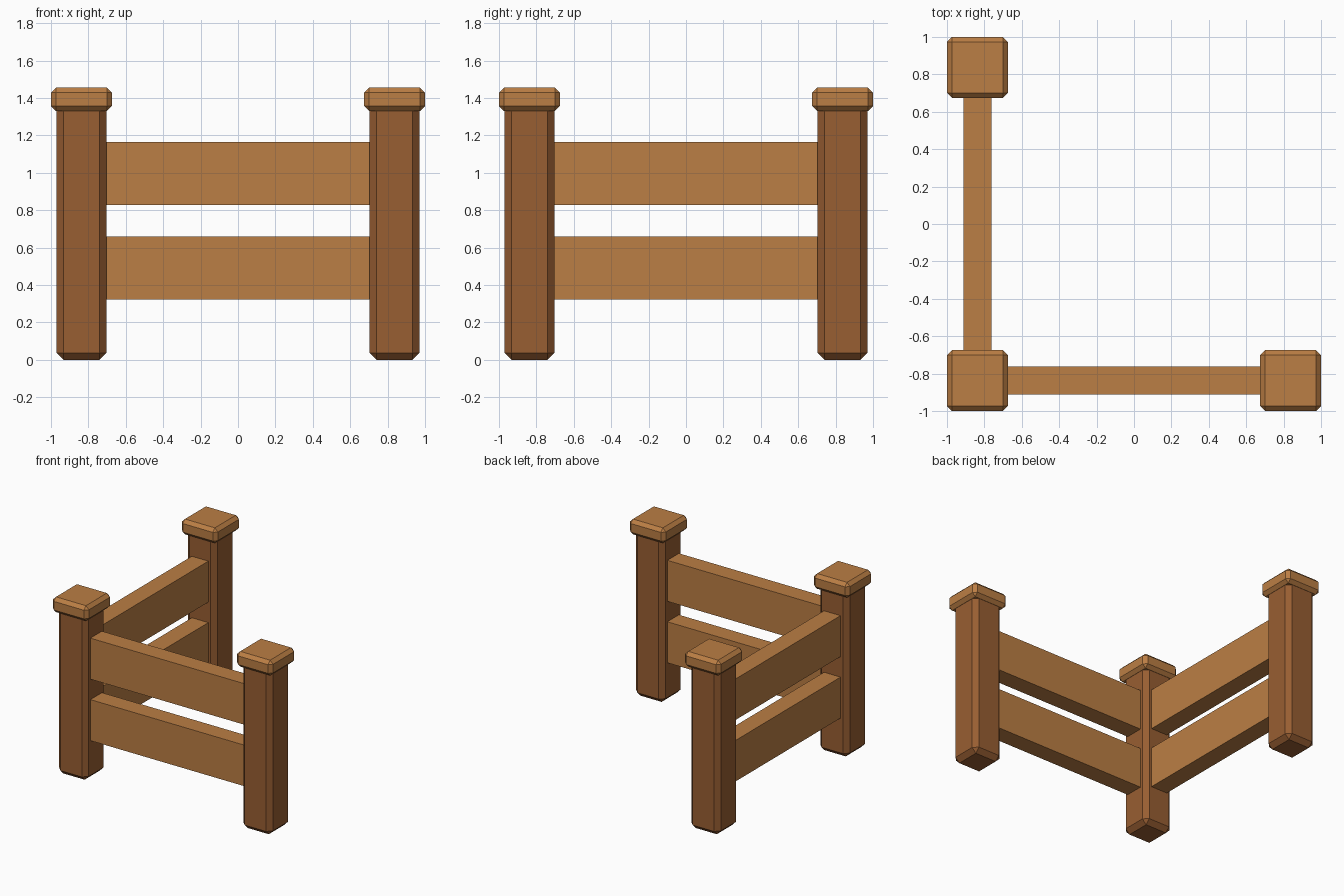
import bpy, bmesh

if "Cube" in bpy.data.objects:
    bpy.data.objects.remove(bpy.data.objects["Cube"])


def material(name, colour):
    m = bpy.data.materials.new(name)
    m.diffuse_color = (*colour, 1)
    m.use_nodes = True
    m.node_tree.nodes["Principled BSDF"].inputs["Base Color"].default_value = m.diffuse_color
    return m


dark = material("dark_wood", (0.314, 0.112, 0.032))
light = material("light_wood", (0.497, 0.209, 0.058))


def box(name, centre, size, mat, chamfer=0):
    """Axis-aligned box with an optional flat chamfer on every edge."""
    bm = bmesh.new()
    bmesh.ops.create_cube(bm, size=1)
    bmesh.ops.scale(bm, vec=size, verts=bm.verts)
    if chamfer:
        bmesh.ops.bevel(bm, geom=bm.edges[:], offset=chamfer,
                        segments=1, profile=0.5, affect='EDGES')
    mesh = bpy.data.meshes.new(name)
    bm.to_mesh(mesh)
    bm.free()
    mesh.materials.append(mat)
    ob = bpy.data.objects.new(name, mesh)
    ob.location = centre
    bpy.context.collection.objects.link(ob)
    return ob


P = 0.837        # distance of post centres from the axes
POST_W = 0.268
RAIL_LEN = 2 * P - POST_W

# Posts with chamfered caps
for label, x, y in (("corner", -P, -P), ("right", P, -P), ("back", -P, P)):
    box(f"{label}_post", (x, y, 0.685), (POST_W, POST_W, 1.37), dark, 0.037)
    box(f"{label}_cap", (x, y, 1.3925), (0.326, 0.326, 0.125), light, 0.027)

# Two rails along each side of the corner
for label, z in (("lower", 0.491), ("upper", 0.996)):
    box(f"{label}_front_rail", (0, -P, z), (RAIL_LEN + 0.01, 0.15, 0.337), light)
    box(f"{label}_side_rail", (-P, 0, z), (0.15, RAIL_LEN + 0.01, 0.337), light)
